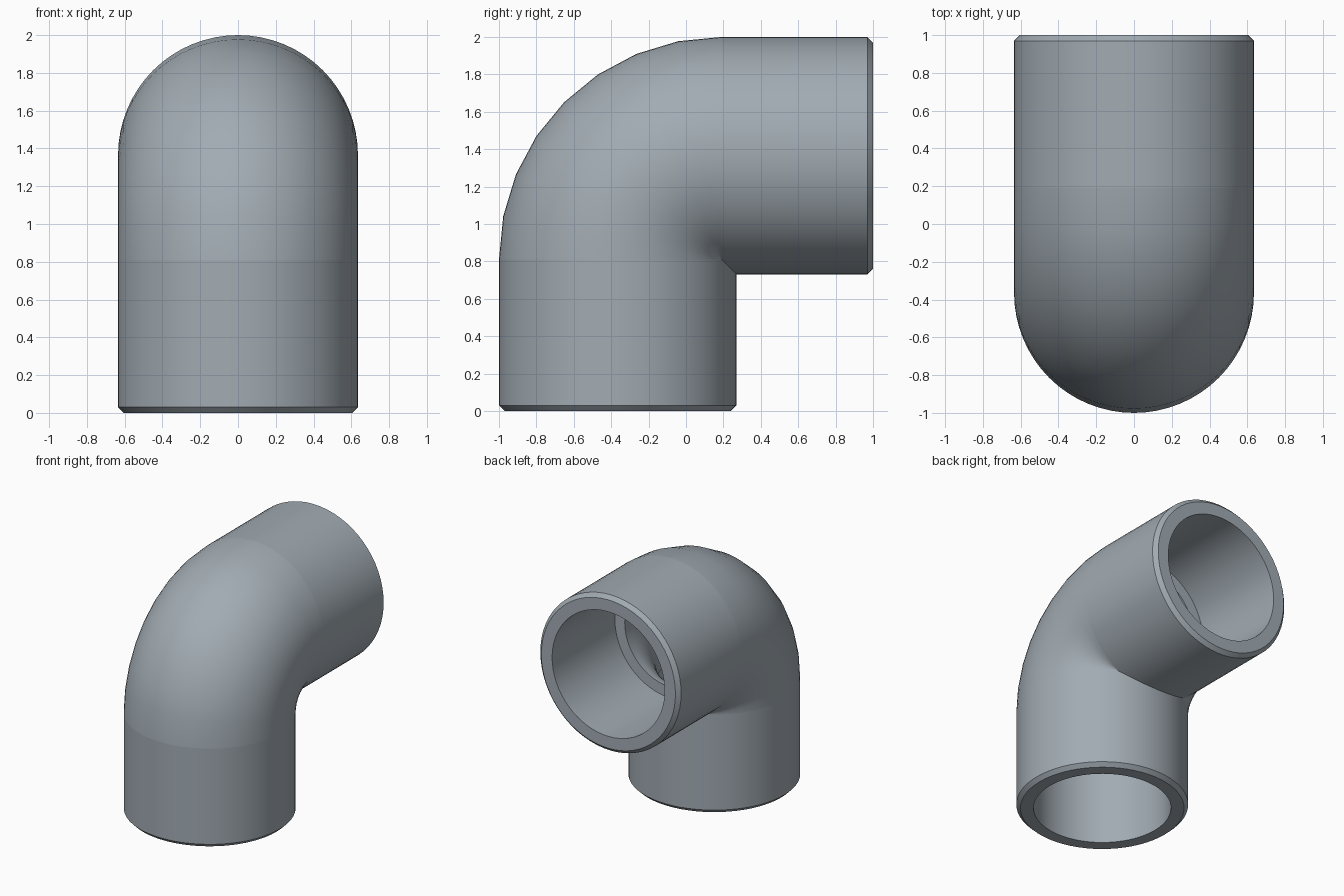
import bpy
import bmesh
from math import cos, sin, pi, radians
from mathutils import Vector

cube = bpy.data.objects.get("Cube")
if cube:
    bpy.data.objects.remove(cube, do_unlink=True)

OUTER, SOCKET, BORE, CHAMFER = 0.635, 0.508, 0.42, 0.03
LEG = 0.81                                # length of each straight socket
BEND = 1 - LEG + OUTER + 0.73 - 1         # centreline radius of the bend
CENTRE = Vector((0, 1 - LEG, LEG))
SIDES, STEPS = 64, 8

grey = bpy.data.materials.new("blue_grey_plastic")
grey.use_nodes = True
colour = (0.36, 0.41, 0.45, 1)
grey.diffuse_color = colour
grey.node_tree.nodes["Principled BSDF"].inputs["Base Color"].default_value = colour


def ring(angle, radius, offset=0):
    """Circle across the pipe at a bend angle, slid along the pipe by offset."""
    inward = Vector((0, cos(angle), -sin(angle)))
    along = Vector((0, sin(angle), cos(angle)))
    middle = CENTRE - inward * BEND + along * offset
    side = Vector((1, 0, 0))
    turns = [2 * pi * i / SIDES for i in range(SIDES)]
    return [middle + radius * (cos(a) * side + sin(a) * inward) for a in turns]


def shell(name, rings, closed=False):
    """Skin a list of circles into a smooth surface with sharp rims."""
    bm = bmesh.new()
    loops = [[bm.verts.new(p) for p in r] for r in rings]
    pairs = list(zip(loops, loops[1:]))
    if closed:
        pairs.append((loops[-1], loops[0]))
    for a, b in pairs:
        for i in range(SIDES):
            j = (i + 1) % SIDES
            bm.faces.new((a[i], a[j], b[j], b[i])).smooth = True
    mesh = bpy.data.meshes.new(name)
    bm.to_mesh(mesh)
    bm.free()
    mesh.set_sharp_from_angle(angle=radians(30))
    mesh.materials.append(grey)
    obj = bpy.data.objects.new(name, mesh)
    bpy.context.collection.objects.link(obj)


# Curved elbow with a narrower bore, whose ends form the socket shoulders
angles = [pi / 2 * i / STEPS for i in range(STEPS + 1)]
shell("elbow_bend",
      [ring(a, OUTER) for a in angles] + [ring(a, BORE) for a in reversed(angles)],
      closed=True)

# Straight sockets with chamfered mouths: (radius, distance from the bend)
profile = [(SOCKET, 0), (SOCKET, LEG), (OUTER - CHAMFER, LEG),
           (OUTER, LEG - CHAMFER), (OUTER, 0)]
shell("lower_socket", [ring(0, r, -d) for r, d in profile])
shell("back_socket", [ring(pi / 2, r, d) for r, d in reversed(profile)])
